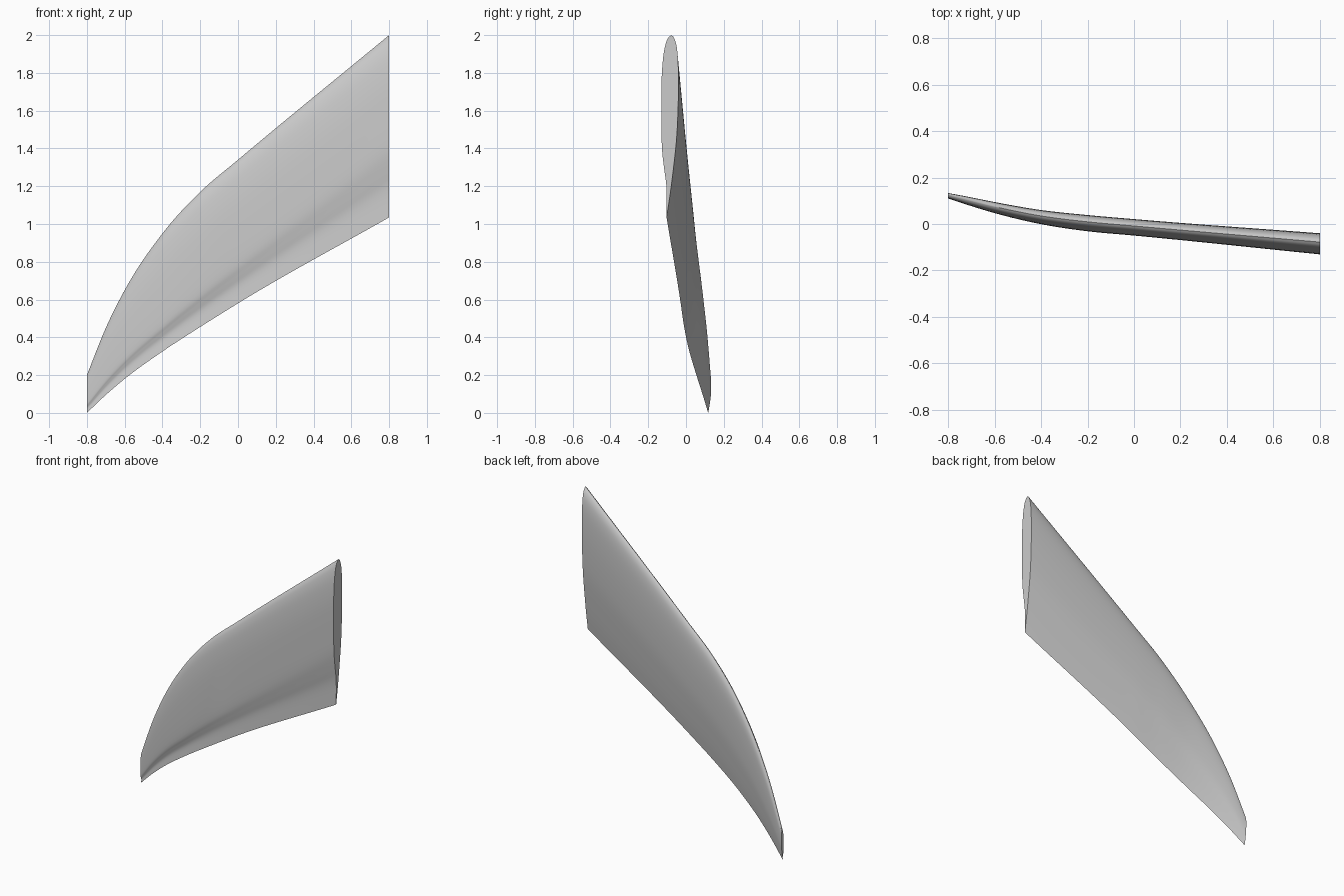
import bpy
import bmesh
import math

cube = bpy.data.objects.get("Cube")
if cube:
    bpy.data.objects.remove(cube, do_unlink=True)

# Planform stations: span x, leading edge z, trailing edge z, mid y, thickness
STATIONS = [
    (-.8, .20, 0, .122, .023),
    (-.7, .45, .095, .096, .037),
    (-.6, .65, .18, .071, .047),
    (-.4, .95, .325, .03, .06),
    (-.2, 1.17, .455, .004, .069),
    (0, 1.34, .58, -.014, .07),
    (.8, 2, 1.035, -.085, .09),
]
# Aerofoil sides from nose to tail: chord fraction, offset in thicknesses
BACK = [(0, .08), (.015, .24), (.06, .39), (.15, .48), (.3, .5),
        (.47, .45), (.6, .36), (.75, .18), (.88, 0), (1, -.2)]
FRONT_ROOT = [(0, .08), (.015, -.1), (.05, -.26), (.13, -.41), (.27, -.5),
              (.45, -.5), (.62, -.47), (.74, -.33), (.84, -.2), (1, -.2)]
FRONT_TIP = [(0, .08), (.015, -.1), (.05, -.26), (.13, -.4), (.3, -.5),
             (.55, -.5), (.77, -.43), (.84, -.28), (.9, -.15), (1, -.2)]


def spline(rows, x):
    """Smooth value of every column of rows at x, the first column."""
    n = len(rows) - 1
    i = 0
    while i < n - 1 and x > rows[i + 1][0]:
        i += 1

    def slope(k, c):
        a, b = rows[max(k - 1, 0)], rows[min(k + 1, n)]
        if a is rows[k] or b is rows[k]:
            return (b[c] - a[c]) / (b[0] - a[0])
        m = rows[k]
        h, g = m[0] - a[0], b[0] - m[0]
        return ((m[c] - a[c]) / h * g + (b[c] - m[c]) / g * h) / (h + g)

    p, q = rows[i], rows[i + 1]
    d = q[0] - p[0]
    t = (x - p[0]) / d
    s = t * t * (3 - 2 * t)
    return [p[c] + (q[c] - p[c]) * s
            + d * t * (1 - t) * ((1 - t) * slope(i, c) - t * slope(i + 1, c))
            for c in range(1, len(p))]


def side(points, steps=36):
    """Evenly refined copy of one aerofoil side."""
    rows = [(i, *p) for i, p in enumerate(points)]
    return [spline(rows, (len(rows) - 1) * i / steps) for i in range(steps + 1)]


back, front_root, front_tip = side(BACK), side(FRONT_ROOT), side(FRONT_TIP)


def section(x):
    """Closed aerofoil loop at one span position."""
    lead, trail, mid, thick = spline(STATIONS, x)
    blend = min(max((.8 - x) / 1.2, 0), 1)
    front = [[a + (b - a) * blend for a, b in zip(r, t)]
             for r, t in zip(front_root, front_tip)]
    loop = back + front[-2:0:-1]
    return [(x, mid + o * thick, lead + (trail - lead) * s) for s, o in loop]


# Wing skin lofted from tip to root
bm = bmesh.new()
COUNT = 64
rings = [[bm.verts.new(p) for p in section(-.8 + 1.6 * i / COUNT)]
         for i in range(COUNT + 1)]
for a, b in zip(rings, rings[1:]):
    for j in range(len(a)):
        k = (j + 1) % len(a)
        bm.faces.new((a[j], a[k], b[k], b[j]))

# Flat caps at tip and root
bm.faces.new(rings[0])
bm.faces.new(rings[-1])
bmesh.ops.recalc_face_normals(bm, faces=bm.faces)
mesh = bpy.data.meshes.new("wing")
bm.to_mesh(mesh)
bm.free()
wing = bpy.data.objects.new("wing", mesh)
bpy.context.collection.objects.link(wing)

# Plain grey finish
grey = bpy.data.materials.new("light grey")
grey.use_nodes = True
colour = (.6, .6, .6, 1)
grey.diffuse_color = colour
grey.node_tree.nodes["Principled BSDF"].inputs["Base Color"].default_value = colour
mesh.materials.append(grey)

bpy.ops.object.select_all(action="DESELECT")
wing.select_set(True)
bpy.context.view_layer.objects.active = wing
bpy.ops.object.shade_smooth_by_angle(angle=math.radians(40))
